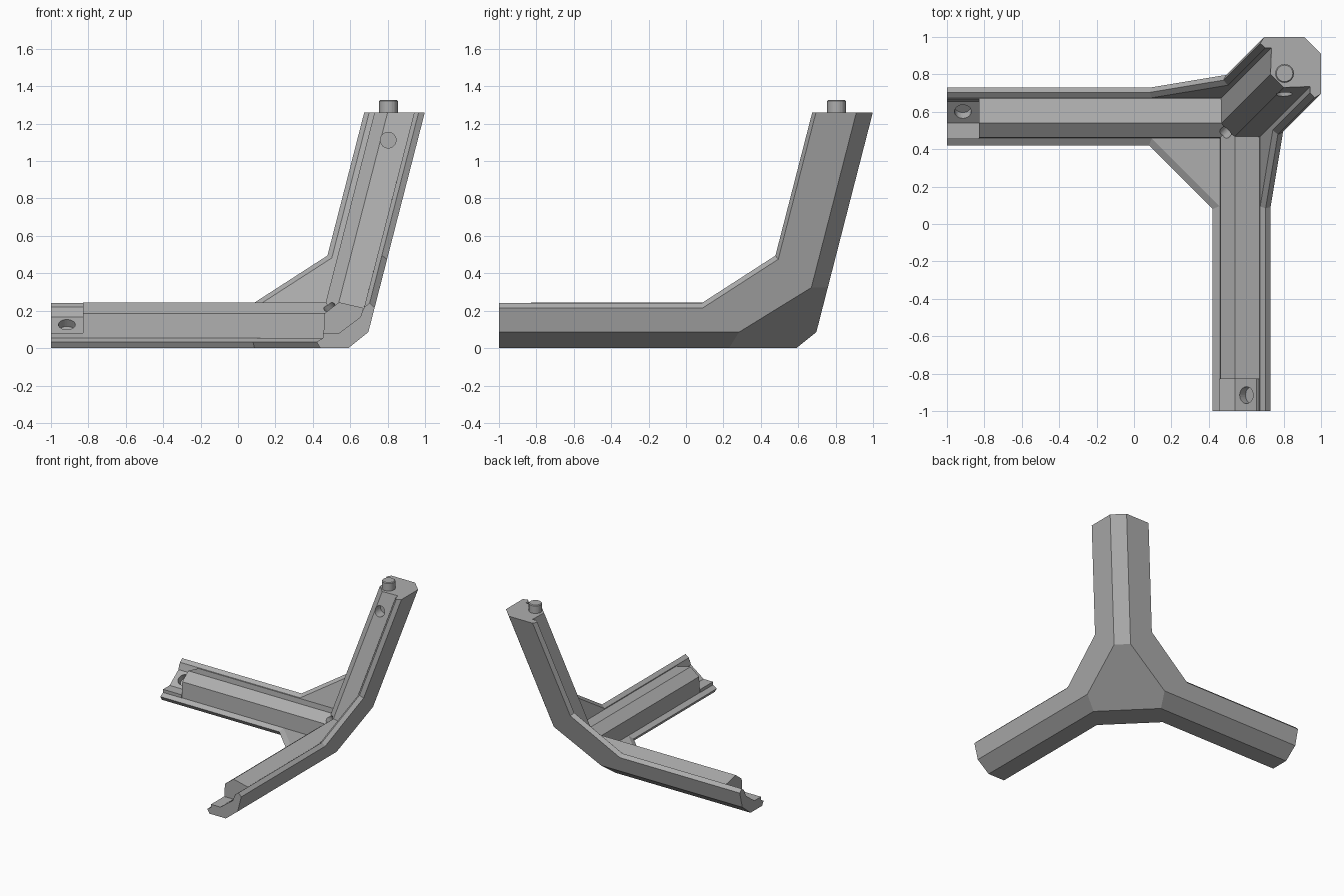
import bpy, bmesh
from mathutils import Vector, Matrix

if "Cube" in bpy.data.objects:
    bpy.data.objects.remove(bpy.data.objects["Cube"])

LEAN = 0.257      # sideways drift of the upright arm per unit of height
SIDE = 0.675      # outer side walls at ground level
TOP = 1.26        # height of the upright arm

grey = bpy.data.materials.new("plain grey")
grey.use_nodes = True
grey.diffuse_color = (0.42, 0.42, 0.42, 1)
grey.node_tree.nodes["Principled BSDF"].inputs["Base Color"].default_value = (0.42, 0.42, 0.42, 1)

# Outer envelope as (normal, distance): walls, edge chamfers, corner cut, top
ENVELOPE = [((1, 0, -LEAN), SIDE), ((0, 1, -LEAN), SIDE),
            ((1, 0, -1.25), 0.59), ((0, 1, -1.25), 0.59),
            ((1, 1, -2 * LEAN), 1.262), ((1, 1, -1.88), 0.82), ((0, 0, 1), TOP)]


def swap(p):
    """Mirror across the diagonal plane."""
    return (p[1], p[0], p[2])


def make_object(name, bm):
    bmesh.ops.recalc_face_normals(bm, faces=bm.faces)
    mesh = bpy.data.meshes.new(name)
    bm.to_mesh(mesh)
    bm.free()
    mesh.materials.append(grey)
    obj = bpy.data.objects.new(name, mesh)
    bpy.context.collection.objects.link(obj)
    return obj


def loft(name, levels):
    """Solid through matching outlines, trimmed to the outer envelope."""
    bm = bmesh.new()
    rings = [[bm.verts.new(p) for p in level] for level in levels]
    n = len(rings[0])
    for a, b in zip(rings, rings[1:]):
        for i in range(n):
            j = (i + 1) % n
            bm.faces.new((a[i], a[j], b[j], b[i]))
    bm.faces.new(rings[0])
    bm.faces.new(rings[-1])
    for normal, dist in ENVELOPE:
        no = Vector(normal)
        bmesh.ops.bisect_plane(bm, geom=bm.verts[:] + bm.edges[:] + bm.faces[:], dist=1e-5,
                               plane_co=no * dist / no.length_squared, plane_no=no,
                               clear_outer=True)
        bmesh.ops.holes_fill(bm, edges=[e for e in bm.edges if e.is_boundary])
    return make_object(name, bm)


def cylinder(name, centre, axis, radius, length, bevel=0):
    """Round bar centred on a point."""
    bm = bmesh.new()
    turn = Vector((0, 0, 1)).rotation_difference(Vector(axis)).to_matrix().to_4x4()
    bmesh.ops.create_cone(bm, cap_ends=True, segments=32, radius1=radius, radius2=radius,
                          depth=length, matrix=Matrix.Translation(centre) @ turn)
    if bevel:
        rim = [e for e in bm.edges if all(v.co.z > centre[2] for v in e.verts)]
        bmesh.ops.bevel(bm, geom=rim, offset=bevel, segments=1, affect='EDGES')
    return make_object(name, bm)


def base_outline(o, z):
    """Floor plate with its diagonal web, grown outward by o."""
    e, c = 0.42 - o, 0.08 - 0.41 * o
    return [(-1, e, z), (c, e, z), (e, c, z), (e, -1, z), (0.8, -1, z), (0.8, 0.8, z), (-1, 0.8, z)]


def side_outline(o, depth):
    """Leaning side plate with its sloped web, grown outward by o."""
    def edge(z):
        return 0.695 + LEAN * (z - TOP) - o
    flat = [(-1, 0), (-1, 0.215 + o), (0.09 - 0.3 * o, 0.215 + o),
            (edge(0.475 + 0.66 * o), 0.475 + 0.66 * o), (edge(1.4), 1.4), (1.2, 1.4), (1.2, 0)]
    inward = Vector((-1, 0, LEAN)).normalized() * depth
    return [tuple(Vector((SIDE + LEAN * z, y, z)) + inward) for y, z in flat]


# Plates with bevelled lips
parts = [loft("floor_plate", [base_outline(-0.02, 0), base_outline(0, 0.033), base_outline(-0.036, 0.055)])]
levels = [side_outline(0, 0), side_outline(0.018, 0.032), side_outline(-0.01, 0.055)]
parts.append(loft("left_side_plate", levels))
parts.append(loft("back_side_plate", [[swap(p) for p in lv] for lv in levels]))

# Horizontal arm ribs, each ending in an open seat
rib = [(0.455, 0.01), (0.7, 0.01), (0.70, 0.17), (0.67, 0.215), (0.54, 0.245), (0.462, 0.185)]
seat = [(0.455, 0.01), (0.7, 0.01), (0.69, 0.17), (0.667, 0.207), (0.655, 0.166), (0.54, 0.08), (0.455, 0.08)]
for arm, flip in (("right", False), ("front", True)):
    for label, section, start, end in (("rib", rib, -0.83, 0.69), ("seat", seat, -1, -0.83)):
        ends = [[(x, y, z) for y, z in section] for x in (start, end)]
        if flip:
            ends = [[swap(p) for p in ring] for ring in ends]
        parts.append(loft(f"{arm}_arm_{label}", ends))

# Upright arm rib, sheared along the lean
upright = [(0.942, 0.735), (0.80, 0.73), (0.73, 0.80), (0.735, 0.942), (0.95, 0.98), (0.98, 0.95)]
parts.append(loft("upright_rib", [[(x + LEAN * (z - TOP), y + LEAN * (z - TOP), z) for x, y in upright]
                                  for z in (0.2, TOP)]))

# Peg on the upright arm
cylinder("peg", (0.805, 0.805, 1.285), (0, 0, 1), 0.05, 0.084, 0.006)

# Sockets
seat_centre, seat_axis = (-0.915, 0.6, 0.127), (0, -0.62, 0.78)
cutters = [cylinder("right_socket_cutter", seat_centre, seat_axis, 0.045, 0.1),
           cylinder("front_socket_cutter", swap(seat_centre), swap(seat_axis), 0.045, 0.1),
           cylinder("upright_socket_cutter", (0.803, 0.68, 1.112), (0, 1, 0), 0.042, 0.16),
           cylinder("corner_socket_cutter", (0.485, 0.485, 0.225), (1, 1, -1.4), 0.032, 0.2)]
for cutter in cutters:
    cutter.hide_render = True
    cutter.hide_set(True)
    box = [Vector(c) for c in cutter.bound_box]
    for part in parts:
        # Cut only parts whose bounds meet the socket
        pb = [Vector(c) for c in part.bound_box]
        if all(min(v[i] for v in box) < max(v[i] for v in pb) and
               max(v[i] for v in box) > min(v[i] for v in pb) for i in range(3)):
            mod = part.modifiers.new(cutter.name, 'BOOLEAN')
            mod.operation, mod.solver, mod.object = 'DIFFERENCE', 'EXACT', cutter
